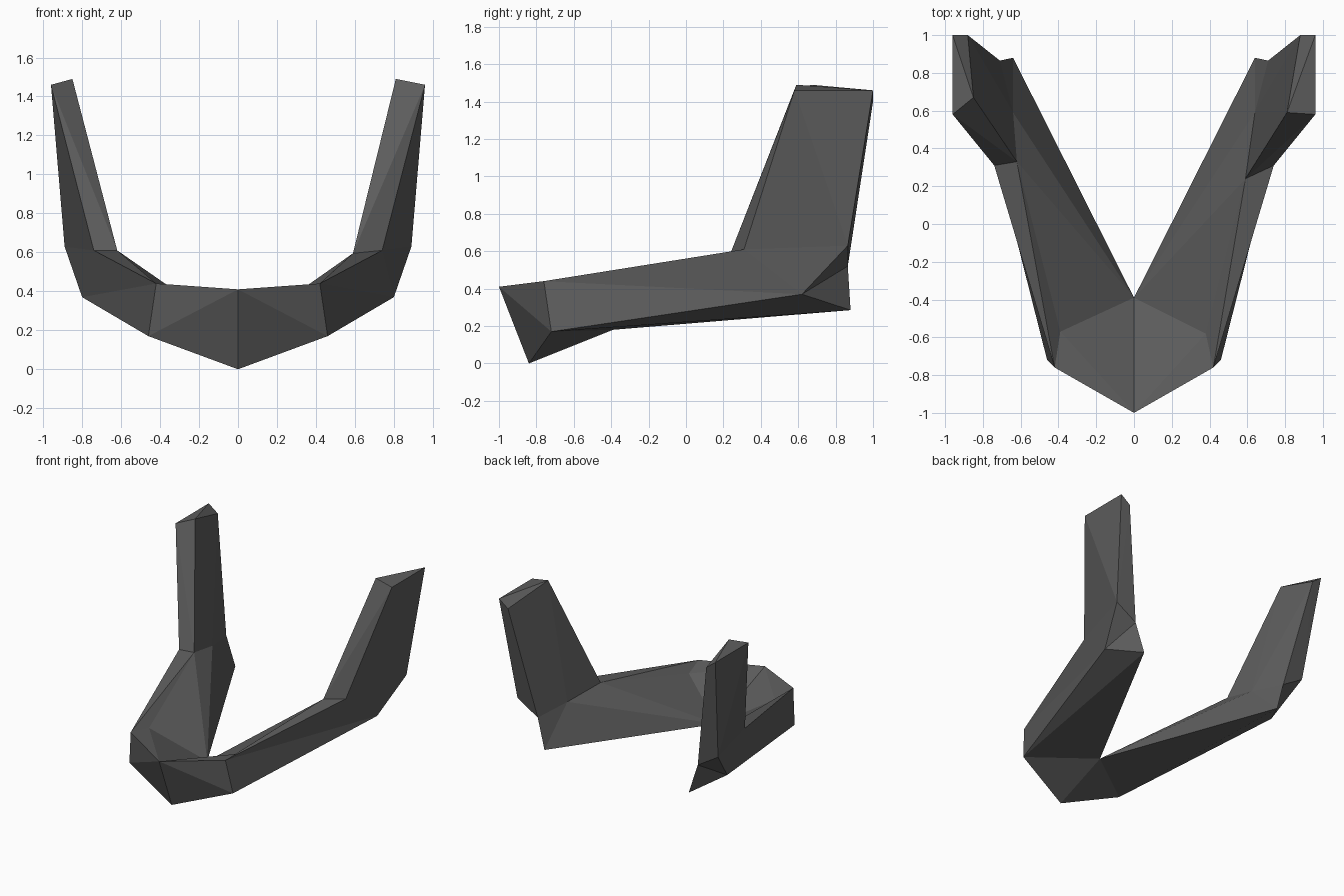
import bpy, bmesh
from mathutils import Vector

if "Cube" in bpy.data.objects:
    bpy.data.objects.remove(bpy.data.objects["Cube"])

# one flat dark grey
mat = bpy.data.materials.new("dark_grey")
mat.diffuse_color = (0.11, 0.11, 0.11, 1)
mat.use_nodes = True
mat.node_tree.nodes["Principled BSDF"].inputs["Base Color"].default_value = mat.diffuse_color

# points on the centre line of the chin
CENTRE = {
    "chin_top": (0, -1.0, 0.41),
    "chin_low": (0, -0.84, 0.0),
    "chin_back": (0, -0.39, 0.18),
}

# points of one half of the jaw
HALF = {
    "front_top": (0.42, -0.76, 0.44),
    "front_low": (0.46, -0.72, 0.17),
    "front_in": (0.38, -0.58, 0.41),
    "bend_out": (0.74, 0.31, 0.61),
    "bend_in": (0.59, 0.24, 0.595),
    "mid_in": (0.64, 0.59, 0.56),
    "corner_low": (0.80, 0.62, 0.37),
    "heel": (0.64, 0.88, 0.285),
    "back_out": (0.89, 0.865, 0.63),
    "back_in": (0.71, 0.865, 0.52),
    "tip_front_out": (0.96, 0.58, 1.46),
    "tip_front_in": (0.81, 0.59, 1.49),
    "tip_back_out": (0.96, 1.0, 1.46),
    "tip_back_in": (0.88, 1.0, 1.40),
}
# slight asymmetry on the left half
LEFT = {"bend_in": (0.62, 0.33, 0.61), "tip_front_in": (0.85, 0.67, 1.49),
        "front_in": (0.39, -0.57, 0.41)}

bm = bmesh.new()
centre = {k: bm.verts.new(p) for k, p in CENTRE.items()}


def fan(v, hub, rim):
    """Triangles from one hub point to each pair of neighbours on its rim."""
    names = rim.split()
    for a, b in zip(names, names[1:]):
        bm.faces.new((v[hub], v[a], v[b]))


# both halves share the centre line
for side in (1, -1):
    pts = {**HALF, **(LEFT if side < 0 else {})}
    v = dict(centre)
    for k, (x, y, z) in pts.items():
        v[k] = bm.verts.new(Vector((x * side, y, z)))
    # chin: front and sloping top
    fan(v, "chin_top", "chin_low front_low front_top front_in chin_back")
    # underside
    fan(v, "front_low", "chin_low chin_back heel corner_low front_top")
    # outer wall and top edge of the body
    fan(v, "bend_out", "back_out corner_low front_top bend_in")
    fan(v, "front_in", "front_top bend_in chin_back")
    # inner wall of the body
    fan(v, "mid_in", "bend_in chin_back heel back_in")
    # rear corner
    fan(v, "corner_low", "heel back_in back_out")
    # upright branch: front, outer, back and inner sides
    fan(v, "tip_front_out", "bend_in bend_out back_out tip_back_out")
    fan(v, "tip_back_in", "tip_back_out back_out back_in mid_in")
    fan(v, "tip_front_in", "tip_back_in mid_in bend_in tip_front_out")
    # tip cap
    fan(v, "tip_front_in", "tip_front_out tip_back_out tip_back_in")

bmesh.ops.recalc_face_normals(bm, faces=bm.faces[:])
mesh = bpy.data.meshes.new("jaw_bone")
bm.to_mesh(mesh)
bm.free()
mesh.materials.append(mat)
jaw = bpy.data.objects.new("jaw_bone", mesh)
bpy.context.collection.objects.link(jaw)
